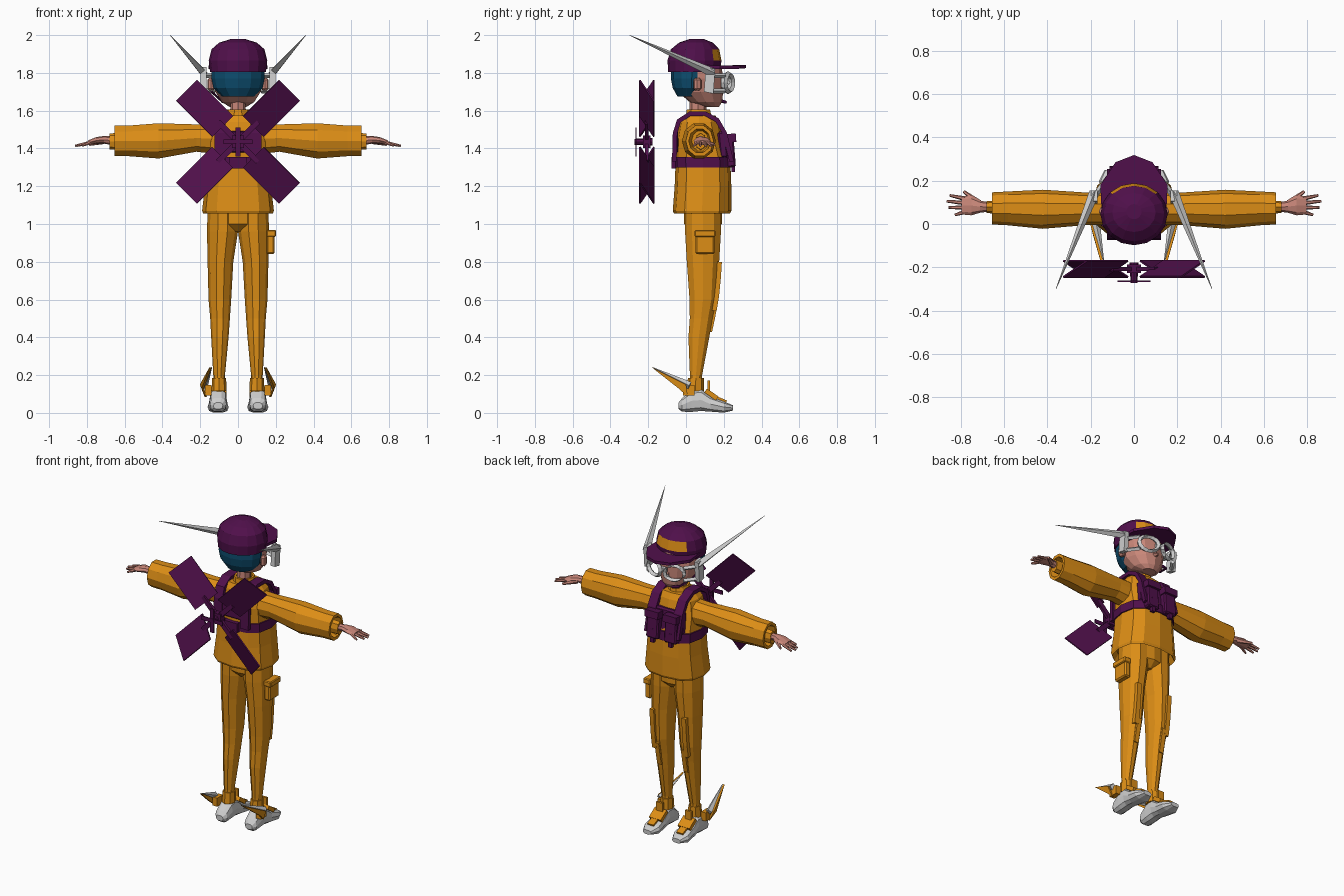
import bpy, bmesh, math
from mathutils import Vector, Matrix

cube = bpy.data.objects.get("Cube")
if cube:
    bpy.data.objects.remove(cube, do_unlink=True)


def material(name, rgb):
    m = bpy.data.materials.new(name)
    m.use_nodes = True
    m.diffuse_color = (*rgb, 1)
    m.node_tree.nodes["Principled BSDF"].inputs["Base Color"].default_value = (*rgb, 1)
    return m


ORANGE = material("orange cloth", (0.72, 0.27, 0.008))
PURPLE = material("dark purple", (0.08, 0.005, 0.07))
BLUE = material("blue hair", (0.004, 0.075, 0.16))
SKIN = material("skin", (0.58, 0.24, 0.19))
WHITE = material("light grey", (0.62, 0.62, 0.62))
SIDES = (("left", 1), ("right", -1))


def finish(name, bm, mat):
    bmesh.ops.recalc_face_normals(bm, faces=bm.faces)
    me = bpy.data.meshes.new(name)
    bm.to_mesh(me)
    bm.free()
    me.materials.append(mat)
    ob = bpy.data.objects.new(name, me)
    bpy.context.collection.objects.link(ob)
    return ob


def skin_rings(name, rings, mat, caps=True, closed=False):
    """Join rings of points into a surface."""
    bm = bmesh.new()
    vs = [[bm.verts.new(p) for p in r] for r in rings]
    n = len(vs[0])
    pairs = list(zip(vs, vs[1:])) + ([(vs[-1], vs[0])] if closed else [])
    for a, b in pairs:
        for i in range(n):
            j = (i + 1) % n
            bm.faces.new((a[i], a[j], b[j], b[i]))
    if caps and not closed:
        bm.faces.new(vs[0])
        bm.faces.new(vs[-1])
    return finish(name, bm, mat)


def ring(c, u, v, n, square=1.0):
    c, u, v = Vector(c), Vector(u), Vector(v)
    pts = []
    for i in range(n):
        a = 2 * math.pi * i / n
        p, q = math.cos(a), math.sin(a)
        p = math.copysign(abs(p) ** square, p) if abs(p) > 1e-6 else 0
        q = math.copysign(abs(q) ** square, q) if abs(q) > 1e-6 else 0
        pts.append(c + u * p + v * q)
    return pts


def loft_z(name, secs, mat, n=12, square=1.0):
    """Sections: z, centre x, centre y, radius x, radius y."""
    return skin_rings(name, [ring((x, y, z), (rx, 0, 0), (0, ry, 0), n, square)
                             for z, x, y, rx, ry in secs], mat)


def loft_x(name, secs, mat, s, n=10):
    """Sections: x, centre y, centre z, radius y, radius z."""
    return skin_rings(name, [ring((s * x, y, z), (0, ry, 0), (0, 0, rz), n)
                             for x, y, z, ry, rz in secs], mat)


def rod(name, p0, p1, r0, r1, mat, n=6):
    p0, p1 = Vector(p0), Vector(p1)
    d = (p1 - p0).normalized()
    u = d.cross((0, 0, 1) if abs(d.z) < 0.9 else (1, 0, 0)).normalized()
    v = d.cross(u)
    return skin_rings(name, [ring(p, u * r, v * r, n) for p, r in ((p0, r0), (p1, r1))], mat)


def box(name, c, size, mat, rot=Matrix(), bevel=0.0):
    bm = bmesh.new()
    m = Matrix.Translation(c) @ rot @ Matrix.Diagonal((*size, 1))
    bmesh.ops.create_cube(bm, size=1, matrix=m)
    if bevel:
        bmesh.ops.bevel(bm, geom=bm.edges[:], offset=bevel, segments=1, affect='EDGES')
    return finish(name, bm, mat)


def ribbon(name, x, path, width, thick, mat):
    """Flat strap following a (y, z) path."""
    rings = []
    for i, (y, z) in enumerate(path):
        a, b = path[max(i - 1, 0)], path[min(i + 1, len(path) - 1)]
        t = Vector((0, b[0] - a[0], b[1] - a[1])).normalized()
        nrm = Vector((0, -t.z, t.y)) * thick / 2
        c, w = Vector((x, y, z)), Vector((width / 2, 0, 0))
        rings.append([c - w - nrm, c + w - nrm, c + w + nrm, c - w + nrm])
    return skin_rings(name, rings, mat)


def plate(name, pts, lift, mat):
    """Flat outline thickened by a vector."""
    return skin_rings(name, [[Vector(p) for p in pts], [Vector(p) + Vector(lift) for p in pts]], mat)


# Jacket, collar and harness belt
loft_z("jacket", [(1.1, 0, .085, .16, .13), (1.055, 0, .085, .185, .148), (1.07, 0, .085, .19, .155),
                  (1.2, 0, .09, .175, .15), (1.33, 0, .09, .165, .145), (1.45, 0, .073, .16, .125),
                  (1.54, 0, .07, .14, .105), (1.575, 0, .07, .11, .085)], ORANGE, 12, .75)
loft_z("collar", [(1.54, 0, .068, .075, .075), (1.605, 0, .066, .06, .065),
                  (1.605, 0, .066, .048, .05), (1.58, 0, .066, .045, .048)], ORANGE, 10)
loft_z("harness_belt", [(1.298, 0, .09, .175, .153), (1.355, 0, .088, .172, .151)], PURPLE, 12, .75)

# Head
loft_z("neck", [(1.55, 0, .06, .042, .045), (1.67, 0, .065, .04, .045)], SKIN, 8)
loft_z("head", [(1.62, 0, .14, .045, .035), (1.645, 0, .105, .085, .085), (1.7, 0, .077, .12, .12),
                (1.77, 0, .07, .133, .128), (1.85, 0, .06, .13, .125)], SKIN, 12)
loft_z("hair", [(1.675, 0, .03, .085, .075), (1.72, 0, .03, .13, .1), (1.77, 0, .03, .14, .11),
                (1.84, 0, .035, .14, .115)], BLUE, 12)
rod("nose", (0, .185, 1.715), (0, .222, 1.705), .02, .006, SKIN, 5)

# Cap with coloured front panel and peak
cap = loft_z("cap", [(1.805, 0, .043, .148, .137), (1.865, 0, .045, .155, .143), (1.925, 0, .048, .14, .128),
                     (1.96, 0, .053, .1, .09), (1.98, 0, .057, .035, .035)], PURPLE, 16)
cap.data.materials.append(ORANGE)
for f in cap.data.polygons:
    if f.center.y > .13 and abs(f.center.x) < .09 and 1.87 < f.center.z < 1.93:
        f.material_index = 1
half = [(.15, .07, 1.825), (.155, .18, 1.82), (.085, .285, 1.822)]
plate("cap_peak", half + [(0, .318, 1.825)] + [(-x, y, z) for x, y, z in reversed(half)], (0, 0, .018), PURPLE)

# Microphone boom on one cheek
rod("microphone_boom", (-.14, .07, 1.7), (-.085, .19, 1.65), .006, .006, PURPLE)
rod("microphone_tip", (-.085, .19, 1.65), (-.045, .21, 1.645), .01, .008, PURPLE)

# Goggle bridge
box("goggle_bridge", (0, .228, 1.755), (.04, .02, .025), WHITE)

for side, s in SIDES:
    # Ears and goggles
    box(side + "_ear", (s * .142, .06, 1.74), (.035, .04, .065), SKIN, Matrix.Rotation(s * .4, 4, 'Z'), .01)
    rim = []
    for i in range(14):
        a = 2 * math.pi * i / 14
        d = Vector((math.cos(a), 0, math.sin(a)))
        c = Vector((s * (.072 + .058 * d.x), .222 - .02 * d.x, 1.748 + .048 * d.z))
        rim.append(ring(c, d * .012, (0, .018, 0), 4))
    skin_rings(side + "_goggle_rim", rim, WHITE, closed=True)
    for z in (1.785, 1.705):
        rod(side + "_goggle_arm", (s * .125, .205, z), (s * .18, .13, z), .013, .013, WHITE, 4)

    # Head fin and long swept antenna
    plate(side + "_head_fin", [(s * .168, .105, 1.83), (s * .168, .155, 1.82), (s * .168, .145, 1.69),
                               (s * .168, .095, 1.7)], (s * .03, 0, 0), WHITE)
    rod(side + "_antenna", (s * .183, .145, 1.8), (s * .36, -.3, 2.0), .024, .001, WHITE, 4)

    # Sleeve, cuff and hand
    loft_x(side + "_sleeve", [(.1, .07, 1.45, .075, .085), (.22, .07, 1.455, .075, .076), (.42, .068, 1.44, .09, .098),
                              (.58, .072, 1.44, .078, .085), (.655, .072, 1.44, .074, .085),
                              (.655, .072, 1.44, .058, .066), (.61, .075, 1.44, .045, .055)], ORANGE, s)
    loft_x(side + "_cuff", [(.6, .078, 1.437, .03, .045), (.68, .078, 1.437, .028, .043)], ORANGE, s, 8)
    loft_x(side + "_palm", [(.66, .078, 1.44, .02, .024), (.71, .08, 1.446, .028, .02), (.75, .085, 1.442, .045, .018),
                            (.795, .086, 1.43, .042, .012)], SKIN, s, 8)
    for name, y0, y1, x1 in (("index", .117, .132, .85), ("middle", .097, .105, .863),
                             ("ring", .076, .076, .855), ("little", .056, .042, .825)):
        rod(f"{side}_{name}_finger", (s * .78, y0, 1.432), (s * x1, y1, 1.414), .011, .006, SKIN)
    rod(side + "_thumb", (s * .715, .095, 1.438), (s * .785, .15, 1.42), .017, .007, SKIN)

    # Harness straps and chest pouches
    ribbon(side + "_shoulder_strap", s * .095, [(-.062, 1.33), (-.058, 1.48), (-.038, 1.545), (.02, 1.583), (.1, 1.585),
                                                (.165, 1.55), (.205, 1.48), (.242, 1.33)], .06, .024, PURPLE)
    box(side + "_pouch", (s * .065, .23, 1.385), (.085, .055, .17), PURPLE, Matrix.Rotation(.08, 4, 'X'), .008)
    box(side + "_pouch_flap", (s * .065, .235, 1.455), (.095, .06, .045), PURPLE, Matrix.Rotation(.08, 4, 'X'))
    box(side + "_pouch_strap", (s * .065, .25, 1.32), (.025, .02, .09), PURPLE)

    # Trouser leg with raised front strip
    loft_z(side + "_leg", [(1.12, s * .08, .09, .08, .1), (.96, s * .082, .09, .082, .1), (.8, s * .093, .09, .068, .09),
                           (.6, s * .096, .09, .06, .075), (.5, s * .095, .08, .052, .063),
                           (.4, s * .096, .068, .046, .058), (.2, s * .1, .053, .031, .034),
                           (.1, s * .1, .05, .031, .034)], ORANGE, 10)
    ribbon(side + "_thigh_strip", s * .115, [(.178, .8), (.173, .72), (.163, .62), (.15, .54)], .03, .024, ORANGE)
    ribbon(side + "_shin_strip", s * .095, [(.155, .58), (.14, .5), (.125, .43)], .03, .026, ORANGE)

    # Shoe: bulbous body lofted from heel to toe, plus sole
    skin_rings(side + "_shoe", [ring((s * .105, y, (lo + hi) / 2), (r, 0, 0), (0, 0, (hi - lo) / 2), 10, .75)
                                for y, r, lo, hi in ((-.04, .025, .02, .055), (-.02, .043, .005, .08),
                                                     (.03, .046, .003, .125), (.08, .046, .008, .128),
                                                     (.13, .05, .005, .088), (.2, .056, 0, .062),
                                                     (.25, .03, .012, .04))], WHITE)
    # Ankle cuff, instep guard and heel wing
    loft_z(side + "_ankle_cuff", [(.115, s * .1, .05, .04, .046), (.185, s * .1, .052, .037, .042)], ORANGE, 8)
    box(side + "_instep_guard", (s * .103, .135, .097), (.085, .075, .025), ORANGE, Matrix.Rotation(-.6, 4, 'X'))
    box(side + "_tongue", (s * .103, .12, .135), (.045, .014, .075), ORANGE)
    box(side + "_toe_strap", (s * .105, .19, .066), (.045, .05, .02), ORANGE, Matrix.Rotation(-.4, 4, 'X'))
    box(side + "_wing_bracket", (s * .157, .015, .12), (.035, .06, .055), ORANGE)
    plate(side + "_wing", [(s * .165, .01, .085), (s * .19, 0, .15), (s * .14, -.18, .24), (s * .18, -.04, .13)],
          (s * .012, 0, 0), ORANGE)
    rod(side + "_wing_spike", (s * .178, .02, .145), (s * .138, -.178, .242), .02, .001, WHITE, 4)

# Seat, chest panel, back panel and thigh pocket
loft_z("trouser_seat", [(1.12, 0, .09, .15, .1), (1.0, 0, .09, .14, .1), (.96, 0, .09, .03, .06)], ORANGE)
box("chest_panel", (0, .195, 1.42), (.25, .045, .14), PURPLE, Matrix.Rotation(.1, 4, 'X'), .01)
box("back_panel", (0, -.055, 1.435), (.23, .025, .115), PURPLE, bevel=.006)
box("back_buckle", (0, -.065, 1.325), (.095, .025, .06), PURPLE)
box("thigh_pocket", (.172, .1, .9), (.042, .1, .12), ORANGE, bevel=.008)
box("pocket_flap", (.177, .1, .95), (.05, .11, .035), ORANGE, bevel=.005)

# Propeller behind the back: hub, four pitched blades, small crossed vanes
hub = Vector((0, -.207, 1.435))
rod("propeller_hub", hub + Vector((0, .03, 0)), hub - Vector((0, .065, 0)), .02, .016, PURPLE, 8)
box("hub_block", hub, (.065, .04, .065), PURPLE)
for k in range(4):
    turn = Matrix.Rotation(math.pi / 4 + k * math.pi / 2, 4, 'Y')
    out = (turn @ Vector((1, 0, 0)))
    pitch = turn @ Matrix.Rotation(math.atan2(.0375, .0775), 4, 'X')
    box(f"blade_{k + 1}", hub + out * .25, (.27, .008, .172), PURPLE, pitch)
    box(f"blade_arm_{k + 1}", hub + out * .08, (.14, .018, .03), PURPLE, turn)
    vane = Matrix.Rotation(k * math.pi / 2, 4, 'Y')
    box(f"small_vane_{k + 1}", hub + Vector((0, -.058, 0)) + vane @ Vector((.042, 0, 0)), (.07, .007, .025), PURPLE, vane)
